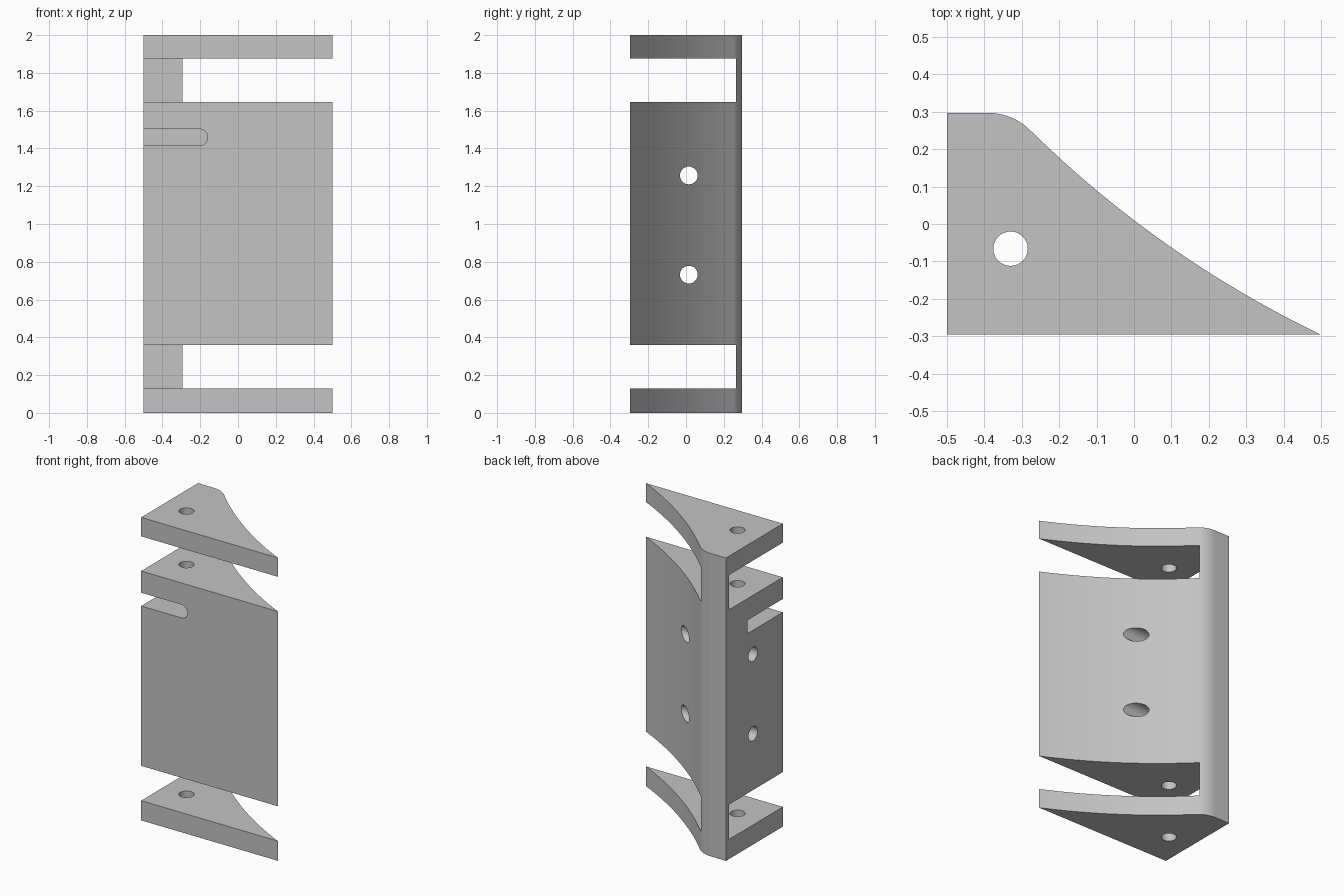
import bpy
import bmesh
import math
from mathutils import Vector, Matrix

cube = bpy.data.objects.get("Cube")
if cube:
    bpy.data.objects.remove(cube, do_unlink=True)

grey = bpy.data.materials.new("plain grey")
grey.use_nodes = True
GREY = (0.55, 0.55, 0.55, 1)
grey.diffuse_color = GREY
grey.node_tree.nodes["Principled BSDF"].inputs["Base Color"].default_value = GREY


def arc(center, radius, start, end, steps):
    """Points on a circle between two angles in degrees."""
    angles = [math.radians(start + (end - start) * i / steps) for i in range(steps + 1)]
    return [(center[0] + radius * math.cos(a), center[1] + radius * math.sin(a)) for a in angles]


def bowed(start, end, sag, steps):
    """Shallow curve from start to end, sagging to the left of the path."""
    a, b = Vector(start), Vector(end)
    side = Vector((a.y - b.y, b.x - a.x)).normalized()
    ts = [i / steps for i in range(steps + 1)]
    return [tuple(a.lerp(b, t) + side * sag * 4 * t * (1 - t)) for t in ts]


def prism(name, profile, low, high, matrix=Matrix()):
    """Extrude a closed profile along local z, then place it."""
    bm = bmesh.new()
    face = bm.faces.new([bm.verts.new((x, y, low)) for x, y in profile])
    moved = bmesh.ops.extrude_face_region(bm, geom=[face])["geom"]
    bmesh.ops.translate(bm, vec=(0, 0, high - low),
                        verts=[v for v in moved if isinstance(v, bmesh.types.BMVert)])
    bm.transform(matrix)
    bmesh.ops.recalc_face_normals(bm, faces=bm.faces)
    mesh = bpy.data.meshes.new(name)
    bm.to_mesh(mesh)
    bm.free()
    mesh.materials.append(grey)
    obj = bpy.data.objects.new(name, mesh)
    bpy.context.collection.objects.link(obj)
    return obj


def rect(x0, x1, y0, y1):
    return [(x0, y0), (x1, y0), (x1, y1), (x0, y1)]


# Wedge with a hollow slanted side and a rounded spine
FRONT, BACK, ROUND = -0.296, 0.297, 0.16
corner = arc((-0.39, BACK - ROUND), ROUND, 44, 90, 12)
slope = bowed((0.5, FRONT), corner[0], 0.039, 32)
bracket = prism("corner_bracket", [(-0.5, FRONT)] + slope + corner[1:] + [(-0.5, BACK)], 0, 2)

along_x = Matrix(((0, 0, 1, 0), (1, 0, 0, 0), (0, 1, 0, 0), (0, 0, 0, 1)))
along_y = Matrix(((1, 0, 0, 0), (0, 0, 1, 0), (0, 1, 0, 0), (0, 0, 0, 1)))
cutters = []

# Gaps between plates and body, leaving the thin spine
for low, high in ((0.13, 0.36), (1.646, 1.875)):
    cutters.append(prism("gap_cutter", rect(-0.7, 0.7, -0.5, 0.265), low, high))

# Round-ended slots, open at the front and side
for z in (0.529, 1.459):
    slot = [(-0.7, z - 0.044)] + arc((-0.205, z), 0.044, -90, 90, 16) + [(-0.7, z + 0.044)]
    cutters.append(prism("slot_cutter", slot, -0.5, 0.07, along_y))

# Sideways bolt holes
for z in (0.732, 1.257):
    cutters.append(prism("bolt_hole_cutter", arc((0.015, z), 0.047, 0, 360, 32)[:-1], -0.7, 0.7, along_x))

# Upright pin hole
cutters.append(prism("pin_hole_cutter", arc((-0.33, -0.066), 0.046, 0, 360, 32)[:-1], -0.2, 2.2))

bpy.ops.object.select_all(action="DESELECT")
bpy.context.view_layer.objects.active = bracket
bracket.select_set(True)
for cutter in cutters:
    cut = bracket.modifiers.new("cut", "BOOLEAN")
    cut.operation = "DIFFERENCE"
    cut.solver = "EXACT"
    cut.object = cutter
    bpy.ops.object.modifier_apply(modifier=cut.name)
    bpy.data.objects.remove(cutter, do_unlink=True)

bpy.ops.object.shade_smooth_by_angle(angle=math.radians(25))
